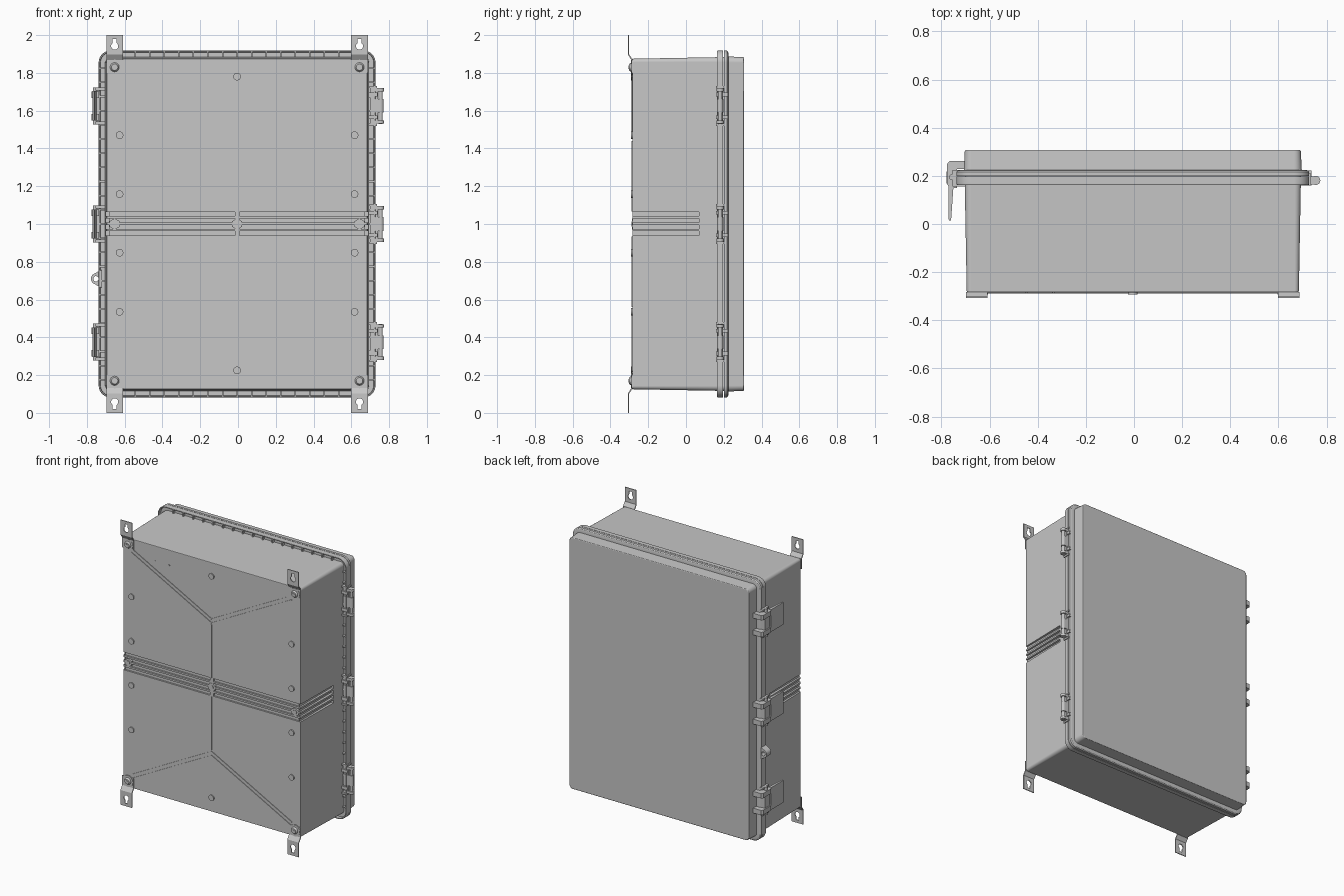
import bpy, bmesh, math
from mathutils import Matrix, Vector

old = bpy.data.objects.get("Cube")
if old:
    bpy.data.objects.remove(old)

CX, CZ = -0.005, 1.0          # centre of the case
HX, HZ = 0.69, 0.875          # half size of the front face

grey = bpy.data.materials.new("enclosure grey")
grey.use_nodes = True
grey.diffuse_color = (0.57, 0.57, 0.57, 1)
grey.node_tree.nodes["Principled BSDF"].inputs["Base Color"].default_value = (0.57, 0.57, 0.57, 1)


def finish(name, bm):
    bmesh.ops.recalc_face_normals(bm, faces=bm.faces)
    me = bpy.data.meshes.new(name)
    bm.to_mesh(me)
    bm.free()
    me.materials.append(grey)
    ob = bpy.data.objects.new(name, me)
    bpy.context.collection.objects.link(ob)
    return ob


def smooth(ob):
    """Smooth the curves, keep edges sharp and large faces flat."""
    bpy.ops.object.select_all(action='DESELECT')
    ob.select_set(True)
    bpy.context.view_layer.objects.active = ob
    bpy.ops.object.shade_smooth_by_angle(angle=math.radians(32))
    mod = ob.modifiers.new("flat faces", 'WEIGHTED_NORMAL')
    mod.keep_sharp, mod.weight = True, 100


def loft(name, levels, radius, caps=False, closed=False):
    """Rounded rectangles in xz joined along y; each level is (y, growth)."""
    bm = bmesh.new()
    rings = []
    for y, g in levels:
        r = max(radius + g, 0.008)
        ring = []
        for k, (sx, sz) in enumerate([(1, 1), (-1, 1), (-1, -1), (1, -1)]):
            for i in range(7):
                a = math.radians(90 * k + 15 * i)
                ring.append(bm.verts.new((CX + sx * (HX + g - r) + r * math.cos(a), y,
                                          CZ + sz * (HZ + g - r) + r * math.sin(a))))
        rings.append(ring)
    pairs = list(zip(rings, rings[1:])) + ([(rings[-1], rings[0])] if closed else [])
    for a, b in pairs:
        for i in range(len(a)):
            j = (i + 1) % len(a)
            bm.faces.new((a[i], a[j], b[j], b[i]))
    if caps:
        bm.faces.new(rings[0])
        bm.faces.new(rings[-1])
    return finish(name, bm)


def add_box(bm, x, y, z, turn=0):
    """Box from (min, max) ranges, turned about y through its centre."""
    mid = [sum(r) / 2 for r in (x, y, z)]
    size = [abs(r[1] - r[0]) for r in (x, y, z)]
    m = Matrix.Translation(mid) @ Matrix.Rotation(turn, 4, 'Y') @ Matrix.Diagonal((*size, 1))
    bmesh.ops.create_cube(bm, size=1, matrix=m)


def add_cyl(bm, loc, r, depth, axis='Y', r2=None, sides=24):
    rot = Matrix.Rotation(math.pi / 2, 4, 'X') if axis == 'Y' else Matrix()
    bmesh.ops.create_cone(bm, cap_ends=True, segments=sides, radius1=r,
                          radius2=r if r2 is None else r2, depth=depth,
                          matrix=Matrix.Translation(loc) @ rot)


def add_prism(bm, points, move):
    """Extrude a flat outline along a vector."""
    face = bm.faces.new([bm.verts.new(p) for p in points])
    out = bmesh.ops.extrude_face_region(bm, geom=[face])
    verts = [v for v in out["geom"] if isinstance(v, bmesh.types.BMVert)]
    bmesh.ops.translate(bm, verts=verts, vec=move)


def cut(ob, bm):
    """Subtract a helper shape and bake the result."""
    tool = finish("cutter", bm)
    tool.hide_render = True
    mod = ob.modifiers.new("cut", 'BOOLEAN')
    mod.object, mod.operation, mod.solver = tool, 'DIFFERENCE', 'EXACT'
    bpy.context.view_layer.update()
    dg = bpy.context.evaluated_depsgraph_get()
    ob.data = bpy.data.meshes.new_from_object(ob.evaluated_get(dg))
    ob.modifiers.clear()
    bpy.data.objects.remove(tool)


# Main case with horizontal grooves round the front and sides
case = loft("case_body", [(-0.284, -0.006), (-0.282, -0.002), (-0.277, 0), (0.165, 0.008), (0.2, 0.008)],
            0.018, caps=True)
bm = bmesh.new()
for k in range(4):
    z = 0.951 + 0.034 * k
    zr = (z - 0.011, z + 0.011)
    for s in (-1, 1):
        add_box(bm, (CX + s * 0.012, CX + s * (HX - 0.012)), (-0.32, -0.272), zr)
        add_box(bm, (CX + s * (HX - 0.012), CX + s * 0.8), (-0.32, 0.07), zr)
cut(case, bm)
smooth(case)

# Channelled rim of the case, then the lid
smooth(loft("case_rim", [(0.185, 0.004), (0.185, 0.033), (0.163, 0.035), (0.163, 0.041), (0.168, 0.043),
                         (0.197, 0.043), (0.197, 0.004)], 0.02, closed=True))
smooth(loft("lid", [(0.2, 0), (0.2, 0.043), (0.216, 0.043), (0.222, 0.038), (0.225, 0.028), (0.225, 0.012),
                    (0.303, 0.008), (0.306, 0.006), (0.308, 0.002)], 0.02, caps=True))

# Stiffening ribs inside the rim channel
bm = bmesh.new()
for s in (-1, 1):
    for i in range(-8, 9):
        x = CX + i * 0.077
        add_box(bm, (x - 0.004, x + 0.004), (0.167, 0.187), (CZ + s * (HZ + 0.004), CZ + s * (HZ + 0.037)))
    for i in range(-11, 12):
        z = CZ + i * 0.075
        add_box(bm, (CX + s * (HX + 0.004), CX + s * (HX + 0.037)), (0.167, 0.187), (z - 0.004, z + 0.004))
finish("rim_ribs", bm)

# Shallow chevrons and centre line on the front
bm = bmesh.new()
slope, half = math.atan2(0.33, 0.625), 0.352
for sx in (-1, 1):
    for sz in (-1, 1):
        for off in (-0.014, 0.014):
            mx, mz = CX + sx * 0.312, CZ + sz * (0.63 + off)
            add_box(bm, (mx - half, mx + half), (-0.288, -0.28), (mz - 0.003, mz + 0.003),
                    -sx * sz * slope)
for z in ((0.56, 0.935), (1.067, 1.44)):
    add_box(bm, (CX - 0.002, CX + 0.002), (-0.288, -0.28), z)
finish("front_creases", bm)

# Round pads on the front
bm = bmesh.new()
for z in (0.535, 0.848, 1.158, 1.47):
    for s in (-1, 1):
        add_cyl(bm, (CX + s * 0.622, -0.285, z), 0.02, 0.014)
for z in (0.225, 1.78):
    add_cyl(bm, (CX, -0.285, z), 0.02, 0.014)
for x in (-0.445, -0.335):
    add_cyl(bm, (x, -0.284, 1.768), 0.005, 0.008, sides=12)
smooth(finish("front_pads", bm))

# Mounting feet: bent plates with keyholes, built at the top and flipped below
path = [(-0.283, 1.80), (-0.283, 1.873), (-0.302, 1.9), (-0.302, 2.0),
        (-0.308, 2.0), (-0.308, 1.897), (-0.289, 1.868), (-0.289, 1.80)]
for side, sx in (("right", -1), ("left", 1)):
    for level, sz in (("lower", -1), ("upper", 1)):
        x = CX + sx * 0.648
        flip = lambda z: CZ + sz * (z - CZ)
        bm = bmesh.new()
        add_prism(bm, [(x - 0.044, y, flip(z)) for y, z in path], (0.088, 0, 0))
        foot = finish(f"{level}_{side}_foot", bm)
        hole = bmesh.new()
        add_cyl(hole, (x, -0.305, flip(1.942)), 0.019, 0.03)
        cut(foot, hole)
        hole = bmesh.new()
        add_box(hole, (x - 0.011, x + 0.011), (-0.32, -0.29), (flip(1.942), flip(1.98)))
        cut(foot, hole)
        bm = bmesh.new()
        add_cyl(bm, (x, -0.287, flip(1.83)), 0.04, 0.008)
        add_cyl(bm, (x, -0.296, flip(1.83)), 0.025, 0.012, r2=0.017)
        add_cyl(bm, (x, -0.302, flip(1.83)), 0.009, 0.004, sides=6)
        smooth(finish(f"{level}_{side}_screw", bm))

# Bosses in the groove band
bm = bmesh.new()
for x in (CX - 0.648, CX, CX + 0.648):
    add_cyl(bm, (x, -0.279, CZ), 0.03, 0.014, sides=6)
    add_cyl(bm, (x, -0.286, CZ), 0.014, 0.006)
smooth(finish("middle_bosses", bm))

# Hinges on the left, latches on the right
for n, zc in (("lower", 0.375), ("middle", 1.0), ("upper", 1.625)):
    bm = bmesh.new()
    pin = Vector((0.755, 0.181, zc))
    add_cyl(bm, pin, 0.011, 0.19, 'Z')
    add_box(bm, (0.70, 0.742), (0.168, 0.196), (zc - 0.085, zc + 0.085))
    for off, half in ((-0.085, 0.009), (0.085, 0.009), (0, 0.036)):
        add_cyl(bm, pin + Vector((0, 0, off)), 0.019 if off else 0.016, half * 2, 'Z')
        add_box(bm, (0.70, 0.755), (0.164, 0.198), (zc + off - half, zc + off + half))
    for s in (-1, 1):
        add_box(bm, (0.69, 0.738), (0.16, 0.222), (zc + s * 0.05, zc + s * 0.07))
        add_box(bm, (0.68, 0.735), (0.16, 0.21), (zc + s * 0.094, zc + s * 0.105))
    smooth(finish(f"{n}_hinge", bm))

    bm = bmesh.new()
    hook = [(-0.70, 0.228), (-0.70, 0.262), (-0.765, 0.262), (-0.776, 0.25), (-0.776, 0.165),
            (-0.765, 0.148), (-0.735, 0.15), (-0.735, 0.228)]
    for s in (-1, 1):
        add_prism(bm, [(x, y, zc + s * 0.042) for x, y in hook], (0, 0, s * 0.034))
        add_box(bm, (-0.755, -0.69), (0.155, 0.225), (zc + s * 0.083, zc + s * 0.098))
    flap = [(-0.75, 0.155), (-0.77, 0.155), (-0.77, 0.02), (-0.767, 0.014), (-0.76, 0.014)]
    add_prism(bm, [(x, y, zc - 0.078) for x, y in flap], (0, 0, 0.156))
    add_box(bm, (-0.768, -0.735), (0.165, 0.222), (zc - 0.05, zc + 0.05))
    add_cyl(bm, (-0.756, 0.195, zc), 0.012, 0.196, 'Z')
    smooth(finish(f"{n}_latch", bm))

# Padlock ear on the latch side
arc = [math.radians(a) for a in range(120, 241, 15)]
outline = [(-0.72, 0.76)] + [(-0.75 + 0.029 * math.cos(a), 0.71 + 0.029 * math.sin(a)) for a in arc] + [(-0.72, 0.66)]
bm = bmesh.new()
add_prism(bm, [(x, 0.168, z) for x, z in outline], (0, 0.05, 0))
ear = finish("padlock_ear", bm)
hole = bmesh.new()
add_cyl(hole, (-0.752, 0.19, 0.71), 0.014, 0.2)
cut(ear, hole)
smooth(ear)
